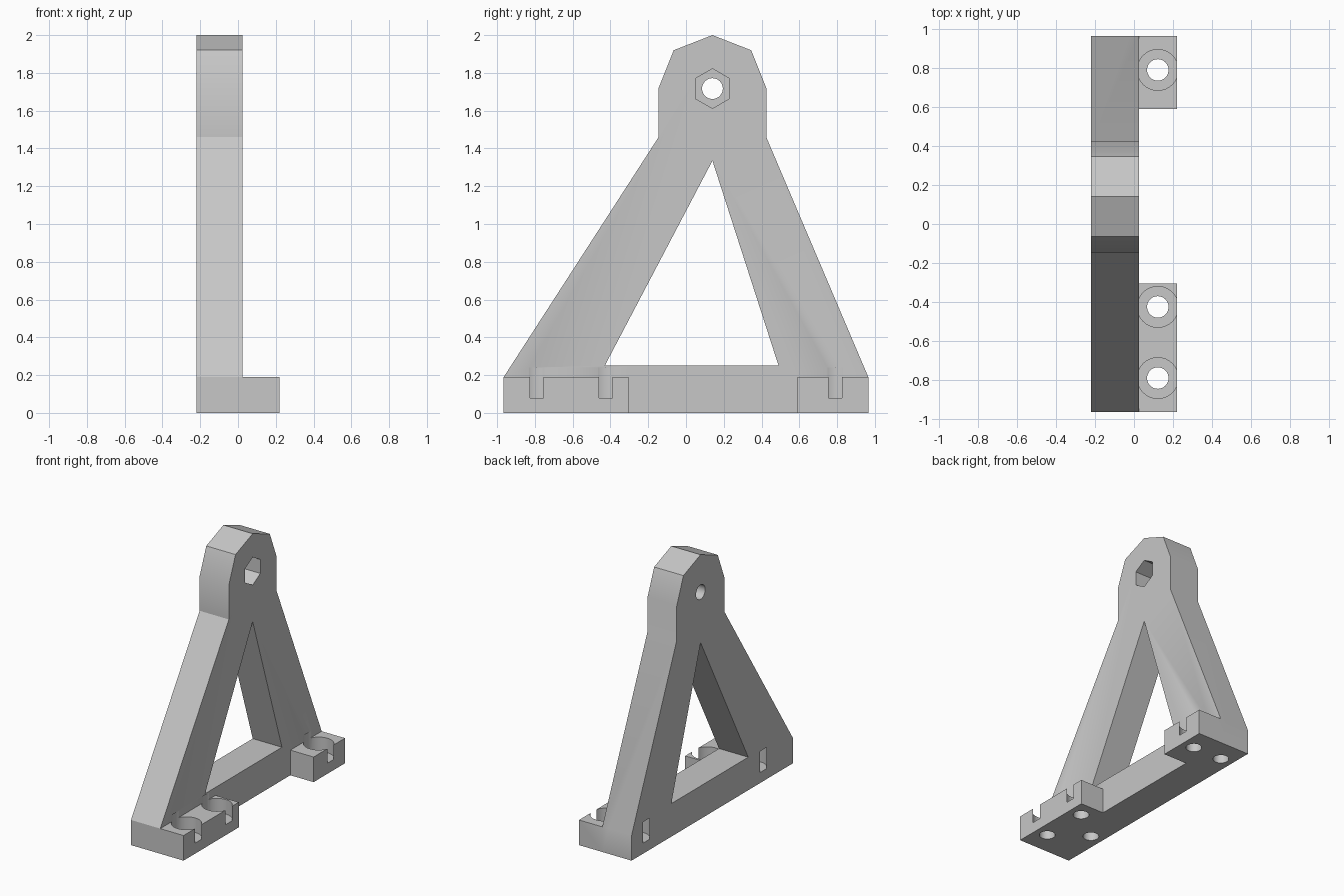
import bpy, bmesh
from math import cos, sin, pi, radians

cube = bpy.data.objects.get("Cube")
if cube:
    bpy.data.objects.remove(cube, do_unlink=True)

grey = bpy.data.materials.new("plain grey")
grey.use_nodes = True
grey.diffuse_color = (0.57, 0.57, 0.57, 1)
grey.node_tree.nodes["Principled BSDF"].inputs["Base Color"].default_value = (0.57, 0.57, 0.57, 1)

BACK, FACE, OUTER = -0.22, 0.025, 0.22   # x of rear face, plate face, foot face
FOOT_TOP, END = 0.19, 0.965
BOLT_X = 0.122


def prism(name, base, offset):
    """Extrude a flat outline along an offset vector."""
    bm = bmesh.new()
    face = bm.faces.new([bm.verts.new(p) for p in base])
    top = bmesh.ops.extrude_face_region(bm, geom=[face])
    bmesh.ops.translate(bm, vec=offset, verts=[v for v in top["geom"] if isinstance(v, bmesh.types.BMVert)])
    bmesh.ops.recalc_face_normals(bm, faces=bm.faces)
    mesh = bpy.data.meshes.new(name)
    bm.to_mesh(mesh)
    bm.free()
    obj = bpy.data.objects.new(name, mesh)
    mesh.materials.append(grey)
    bpy.context.collection.objects.link(obj)
    return obj


def side_prism(name, outline, x0, x1):
    return prism(name, [(x0, y, z) for y, z in outline], (x1 - x0, 0, 0))


def ring(y, z, radius, sides):
    turns = [2 * pi * i / sides for i in range(sides)]
    return [(y + radius * sin(a), z + radius * cos(a)) for a in turns]


def upright_cylinder(name, x, y, radius, z0, z1):
    return prism(name, [(a, b, z0) for a, b in ring(x, y, radius, 32)], (0, 0, z1 - z0))


def combine(target, tool, operation):
    """Apply a boolean and discard the helper."""
    tool.hide_render = True
    mod = target.modifiers.new("join", "BOOLEAN")
    mod.operation, mod.solver, mod.object = operation, "EXACT", tool
    bpy.context.view_layer.objects.active = target
    bpy.ops.object.modifier_apply(modifier=mod.name)
    bpy.data.objects.remove(tool, do_unlink=True)


# A-shaped plate with faceted head
frame = side_prism("bracket_frame", [
    (-END, 0), (END, 0), (END, FOOT_TOP), (0.425, 1.46), (0.425, 1.72), (0.345, 1.92),
    (0.14, 2), (-0.065, 1.92), (-0.145, 1.72), (-0.145, 1.46), (-END, FOOT_TOP)], BACK, FACE)

# Mounting feet
for y0, y1 in ((-END, -0.305), (0.59, END)):
    foot = side_prism("foot", [(y0, 0), (y1, 0), (y1, FOOT_TOP), (y0, FOOT_TOP)], FACE - 0.05, OUTER)
    combine(frame, foot, "UNION")

# Triangular window
window = side_prism("window_cutter", [(-0.43, 0.25), (0.49, 0.25), (0.14, 1.335)], -1, 1)
combine(frame, window, "DIFFERENCE")

# Pivot hole with hexagonal nut pocket
combine(frame, side_prism("pivot_cutter", ring(0.14, 1.717, 0.055, 32), -1, 1), "DIFFERENCE")
combine(frame, side_prism("nut_cutter", ring(0.14, 1.717, 0.105, 6), BACK + 0.08, 1), "DIFFERENCE")

# Bolt holes and counterbores that break through the side faces as slots
for x, y in ((BOLT_X, -0.79), (BOLT_X, -0.425), (BOLT_X, 0.79), (-BOLT_X, -0.61), (-BOLT_X, 0.79)):
    combine(frame, upright_cylinder("counterbore_cutter", x, y, 0.105, 0.08, 0.24), "DIFFERENCE")
    combine(frame, upright_cylinder("bolt_cutter", x, y, 0.055, -0.1, 0.12), "DIFFERENCE")

# Smooth rounded walls, keep hard edges
bpy.ops.object.select_all(action="DESELECT")
frame.select_set(True)
bpy.context.view_layer.objects.active = frame
bpy.ops.object.shade_smooth_by_angle(angle=radians(30))
